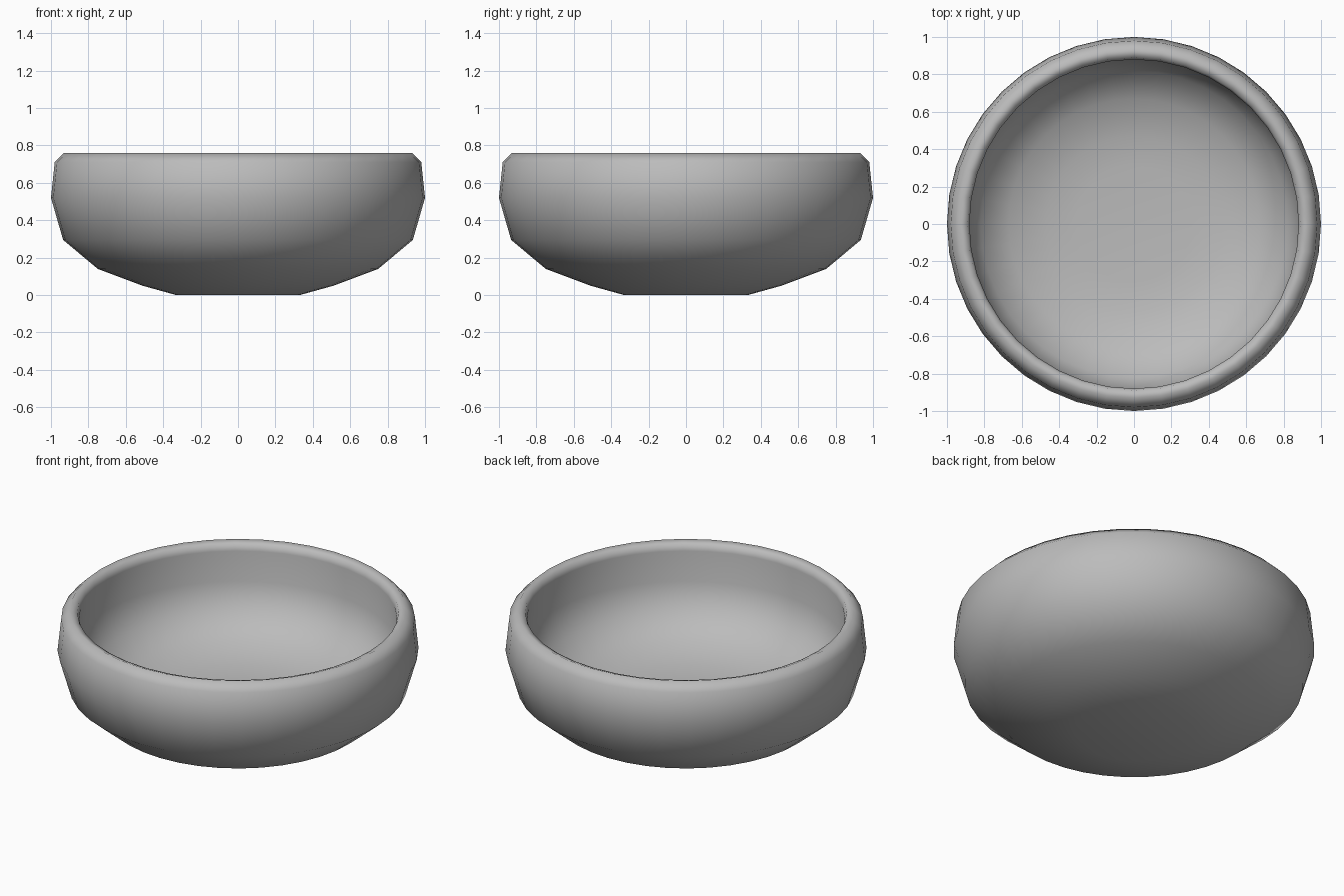
import bpy, bmesh, math

if "Cube" in bpy.data.objects:
    bpy.data.objects.remove(bpy.data.objects["Cube"])

SEGMENTS = 40

# Bowl cross-section (radius, height): outside bottom, over the rim, inside bottom
profile = [(0, 0), (0.33, 0.0), (0.51, 0.05), (0.75, 0.14), (0.935, 0.295),
           (1.0, 0.52), (0.98, 0.71), (0.93, 0.76), (0.89, 0.745), (0.88, 0.71),
           (0.89, 0.52), (0.82, 0.36), (0.67, 0.255), (0.47, 0.205),
           (0.31, 0.19), (0, 0.19)]

# Revolve the section around z
bm = bmesh.new()
verts = [bm.verts.new((r, 0, z)) for r, z in profile]
edges = [bm.edges.new(pair) for pair in zip(verts, verts[1:])]
bmesh.ops.spin(bm, geom=verts + edges, cent=(0, 0, 0), axis=(0, 0, 1),
               angle=math.tau, steps=SEGMENTS, use_duplicate=False)
bmesh.ops.remove_doubles(bm, verts=bm.verts, dist=0.0005)
bmesh.ops.recalc_face_normals(bm, faces=bm.faces)
for face in bm.faces:
    face.smooth = True

mesh = bpy.data.meshes.new("bowl")
bm.to_mesh(mesh)
bm.free()
bowl = bpy.data.objects.new("bowl", mesh)
bpy.context.collection.objects.link(bowl)

# Mid-grey surface
grey = bpy.data.materials.new("grey")
grey.diffuse_color = (0.5, 0.5, 0.5, 1)
grey.use_nodes = True
grey.node_tree.nodes["Principled BSDF"].inputs["Base Color"].default_value = grey.diffuse_color
mesh.materials.append(grey)
